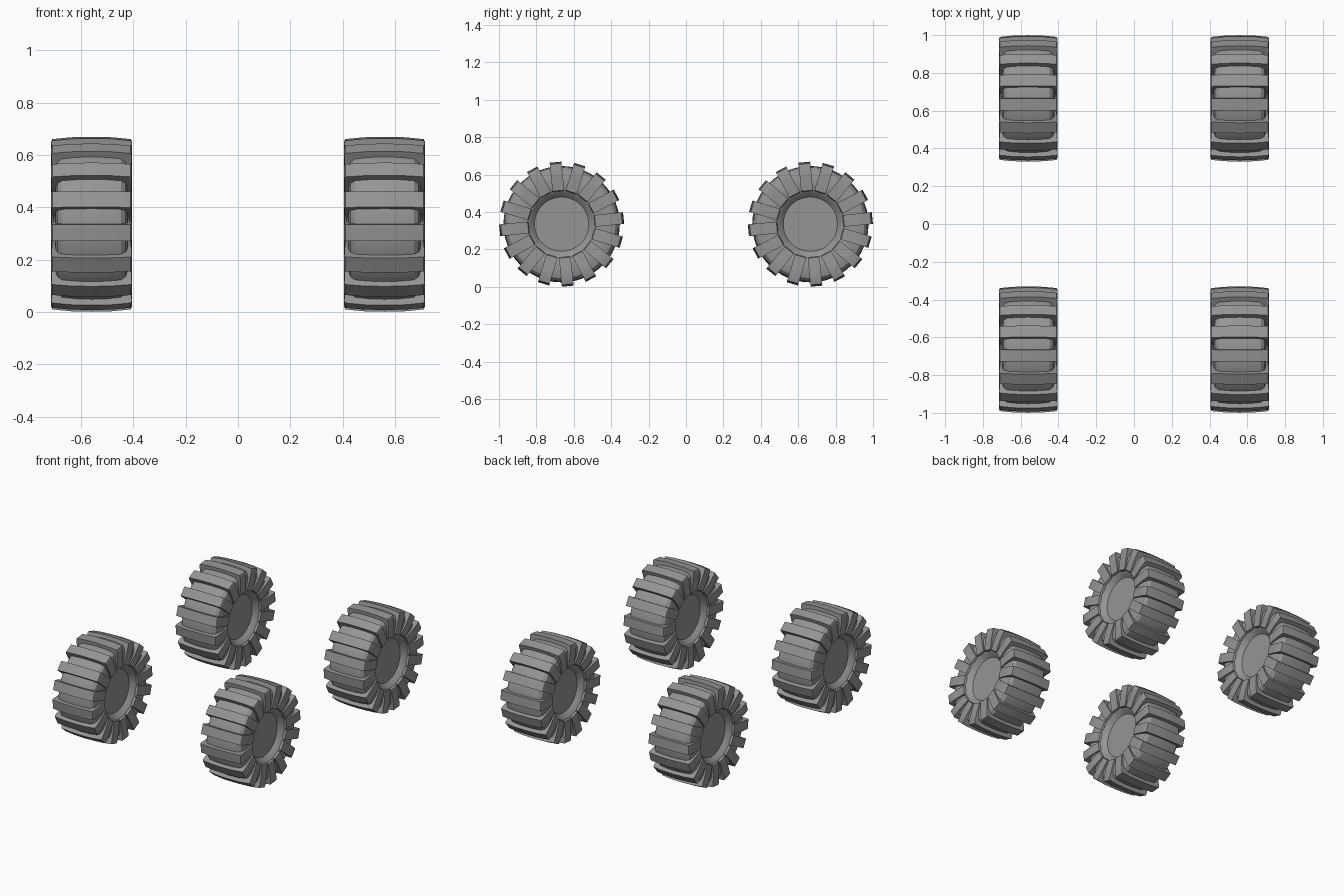
import bpy, bmesh, math
from mathutils import Matrix

cube = bpy.data.objects.get("Cube")
if cube:
    bpy.data.objects.remove(cube, do_unlink=True)

LUGS = 16
RADIUS = 0.335
STEP = 2 * math.pi / LUGS

rubber = bpy.data.materials.new("grey rubber")
rubber.use_nodes = True
grey = (0.3, 0.3, 0.3, 1)
rubber.diffuse_color = grey
rubber.node_tree.nodes["Principled BSDF"].inputs["Base Color"].default_value = grey


def finish(name, bm):
    bmesh.ops.recalc_face_normals(bm, faces=bm.faces[:])
    mesh = bpy.data.meshes.new(name)
    bm.to_mesh(mesh)
    bm.free()
    mesh.materials.append(rubber)
    return mesh


def body_mesh():
    # half profile (across, radius), mirrored and spun about the axle
    half = [(0.1, 0), (0.1, 0.145), (0.125, 0.168), (0.134, 0.18), (0.139, 0.22),
            (0.138, 0.26), (0.13, 0.288), (0.112, 0.303), (0.06, 0.309)]
    profile = half + [(0, 0.311)] + [(-x, r) for x, r in reversed(half)]
    bm = bmesh.new()
    verts = [bm.verts.new((x, 0, r)) for x, r in profile]
    edges = [bm.edges.new(pair) for pair in zip(verts, verts[1:])]
    bmesh.ops.spin(bm, geom=verts + edges, cent=(0, 0, 0), axis=(1, 0, 0),
                   angle=2 * math.pi, steps=48)
    bmesh.ops.remove_doubles(bm, verts=bm.verts[:], dist=0.0005)
    return finish("tyre_body", bm)


def lug_mesh():
    # each lug wraps across the tread and down both sidewalls
    half = [(0.12, 0.172), (0.145, 0.18), (0.152, 0.25), (0.154, 0.315),
            (0.15, 0.324), (0.08, 0.331)]
    profile = half + [(0, 0.333)] + [(-x, r) for x, r in reversed(half)]
    width = 0.063
    bm = bmesh.new()
    for k in range(LUGS):
        turn = Matrix.Rotation((k + 0.25) * STEP, 4, 'X')
        verts = [bm.verts.new((x, -width / 2, r)) for x, r in profile]
        face = bm.faces.new(verts)
        out = bmesh.ops.extrude_face_region(bm, geom=[face])["geom"]
        moved = [g for g in out if isinstance(g, bmesh.types.BMVert)]
        bmesh.ops.translate(bm, verts=moved, vec=(0, width, 0))
        bmesh.ops.transform(bm, matrix=turn, verts=verts + moved)
    return finish("tread_lugs", bm)


# four identical wheels sharing the two meshes
meshes = {"tyre": body_mesh(), "tread": lug_mesh()}
wheels = []
for end, y in (("front", -0.665), ("back", 0.665)):
    for side, x in (("left", 0.56), ("right", -0.56)):
        for part, mesh in meshes.items():
            ob = bpy.data.objects.new(f"{end}_{side}_{part}", mesh)
            ob.location = (x, y, RADIUS)
            bpy.context.collection.objects.link(ob)
            wheels.append(ob)

bpy.ops.object.select_all(action='DESELECT')
for ob in wheels:
    ob.select_set(True)
bpy.context.view_layer.objects.active = wheels[0]
bpy.ops.object.shade_smooth_by_angle(angle=math.radians(30))
